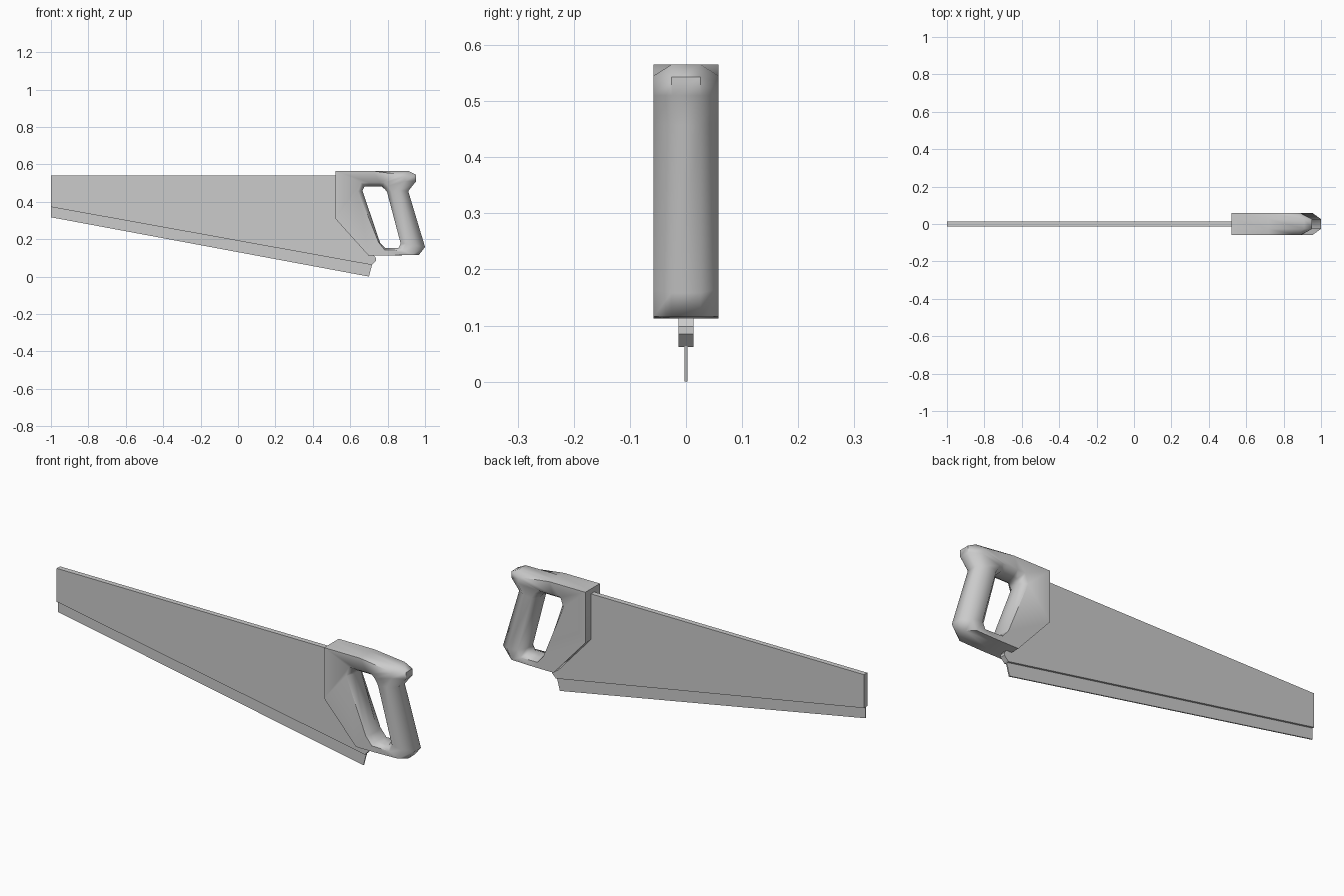
import bpy, bmesh, math

if "Cube" in bpy.data.objects:
    bpy.data.objects.remove(bpy.data.objects["Cube"])


def finish(name, bm, angle=None):
    bmesh.ops.recalc_face_normals(bm, faces=bm.faces)
    mesh = bpy.data.meshes.new(name)
    bm.to_mesh(mesh)
    bm.free()
    obj = bpy.data.objects.new(name, mesh)
    bpy.context.collection.objects.link(obj)
    if angle:
        bpy.ops.object.select_all(action='DESELECT')
        bpy.context.view_layer.objects.active = obj
        obj.select_set(True)
        bpy.ops.object.shade_smooth_by_angle(angle=math.radians(angle))
    return obj


def ring(bm, points, y):
    return [bm.verts.new((x, y, z)) for x, z in points]


def bridge(bm, a, b):
    n = len(a)
    for i in range(n):
        j = (i + 1) % n
        bm.faces.new((a[i], a[j], b[j], b[i]))


def plate(name, points, half):
    bm = bmesh.new()
    a, b = ring(bm, points, -half), ring(bm, points, half)
    bm.faces.new(a)
    bm.faces.new(b)
    bridge(bm, a, b)
    return finish(name, bm)


# Blade body, running up inside the handle in front of the finger hole
plate("blade", [(-1, .54), (-1, .372), (.715, .062), (.738, .085), (.738, .098),
                (.725, .115), (.72, .2), (.62, .45), (.62, .54)], .013)

# Thin cutting edge below the blade
plate("cutting_edge", [(-1, .374), (-1, .317), (.70, 0), (.717, .064)], .003)

# Handle: outer outline and finger hole, each with a wide and a narrow (side face) ring
outer_mid = [(.52, .565), (.52, .31), (.697, .113), (.80, .113), (.967, .115), (1, .158),
             (.91, .457), (.953, .51), (.953, .543), (.91, .565), (.72, .565)]
outer_side = [(.52, .565), (.52, .31), (.697, .113), (.80, .113), (.93, .116), (.955, .165),
              (.868, .46), (.895, .51), (.89, .533), (.87, .545), (.72, .565)]
hole_side = [(.658, .503), (.642, .455), (.752, .182), (.785, .142), (.882, .14), (.898, .174),
             (.82, .455), (.802, .485), (.782, .503), (.76, .503), (.70, .503)]
hole_mid = [(.677, .482), (.665, .46), (.76, .18), (.787, .152), (.858, .152), (.87, .175),
            (.797, .452), (.787, .465), (.768, .482), (.75, .482), (.70, .482)]

bm = bmesh.new()
loops = [ring(bm, pts, y) for pts, y in (
    (outer_side, -.058), (outer_mid, -.026), (outer_mid, .026), (outer_side, .058),
    (hole_side, .058), (hole_mid, .026), (hole_mid, -.026), (hole_side, -.058))]
for i, loop in enumerate(loops):
    bridge(bm, loop, loops[(i + 1) % len(loops)])
finish("handle", bm, 60)
